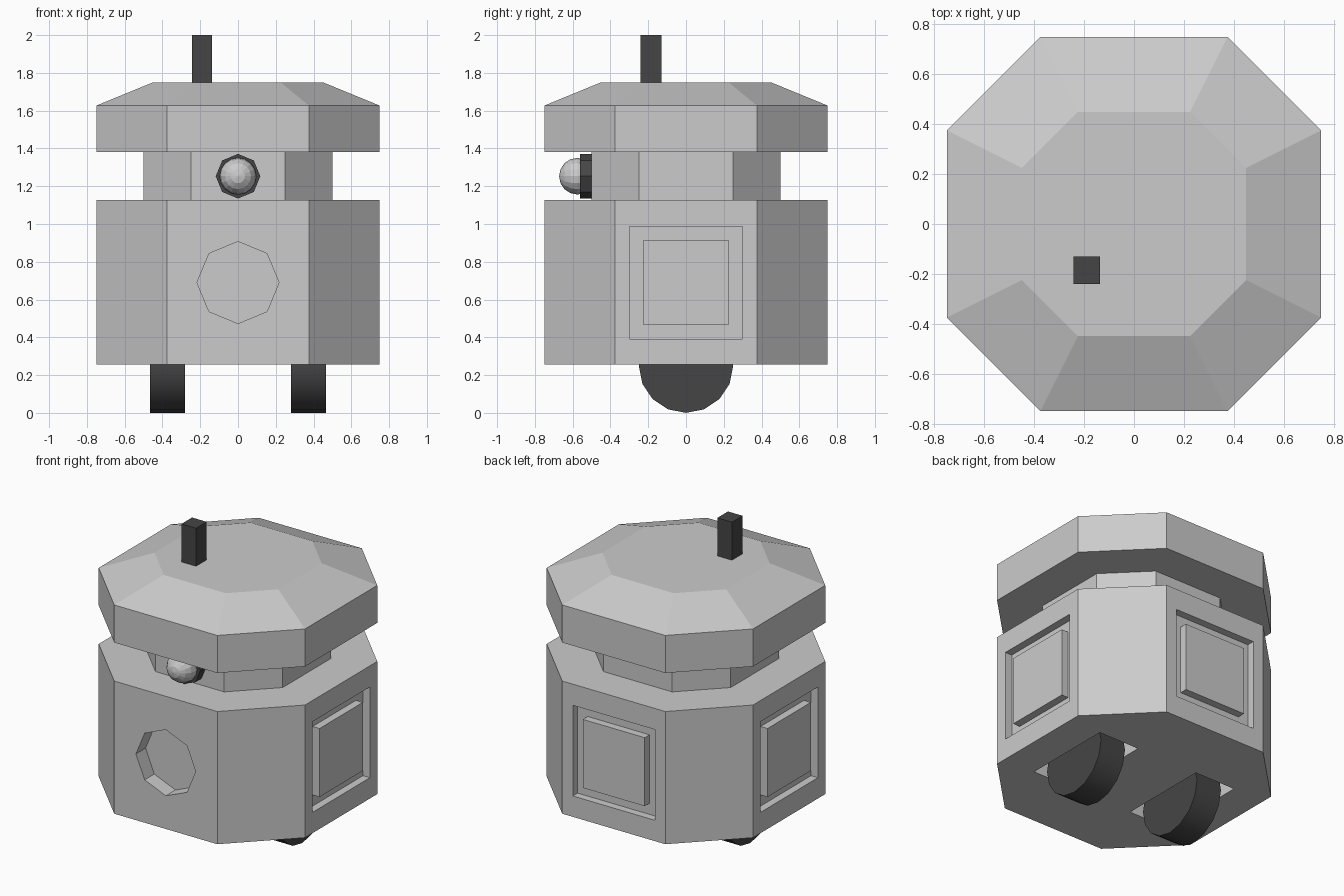
import bpy, bmesh
from math import pi, radians
from mathutils import Matrix

if "Cube" in bpy.data.objects:
    bpy.data.objects.remove(bpy.data.objects["Cube"])

dark = bpy.data.materials.new("dark")
dark.diffuse_color = (0.06, 0.06, 0.06, 1)
dark.use_nodes = True
dark.node_tree.nodes["Principled BSDF"].inputs["Base Color"].default_value = dark.diffuse_color


def make(name, bm, mat=None):
    bmesh.ops.recalc_face_normals(bm, faces=bm.faces[:])
    me = bpy.data.meshes.new(name)
    bm.to_mesh(me)
    bm.free()
    ob = bpy.data.objects.new(name, me)
    bpy.context.collection.objects.link(ob)
    if mat:
        me.materials.append(mat)
    return ob


def octagon_loft(name, rings):
    """Stack of eight-sided rings given as (half width, z)."""
    bm = bmesh.new()
    loops = []
    for h, z in rings:
        k = h / 2
        pts = [(h, -k), (h, k), (k, h), (-k, h), (-h, k), (-h, -k), (-k, -h), (k, -h)]
        loops.append([bm.verts.new((x, y, z)) for x, y in pts])
    for a, b in zip(loops, loops[1:]):
        for i in range(8):
            j = (i + 1) % 8
            bm.faces.new((a[i], a[j], b[j], b[i]))
    bm.faces.new(loops[0][::-1])
    bm.faces.new(loops[-1])
    return make(name, bm)


def box(name, lo, hi, turn=0, mat=None):
    """Box between two corners, then turned about the z axis."""
    size = [b - a for a, b in zip(lo, hi)]
    mid = [(a + b) / 2 for a, b in zip(lo, hi)]
    bm = bmesh.new()
    bmesh.ops.create_cube(bm, size=1, matrix=Matrix.Rotation(turn, 4, 'Z')
                          @ Matrix.Translation(mid) @ Matrix.Diagonal((*size, 1)))
    return make(name, bm, mat)


def cylinder(name, sides, radius, depth, centre, axis, mat=None):
    bm = bmesh.new()
    bmesh.ops.create_cone(bm, cap_ends=True, segments=sides, radius1=radius,
                          radius2=radius, depth=depth,
                          matrix=Matrix.Translation(centre) @ Matrix.Rotation(pi / 2, 4, axis))
    return make(name, bm, mat)


def cut(target, cutter):
    cutter.hide_render = True
    bpy.context.view_layer.objects.active = target
    mod = target.modifiers.new("cut", 'BOOLEAN')
    mod.operation = 'DIFFERENCE'
    mod.solver = 'EXACT'
    mod.object = cutter
    bpy.ops.object.modifier_apply(modifier=mod.name)
    bpy.data.objects.remove(cutter)


# Body, neck and lid
body = octagon_loft("body", [(0.75, 0.255), (0.75, 1.127)])
octagon_loft("neck", [(0.5, 1.127), (0.5, 1.38)])
octagon_loft("lid", [(0.75, 1.38), (0.75, 1.627), (0.45, 1.75)])

# Round port in the front
cut(body, cylinder("port_cutter", 8, 0.217, 0.4, (0, -0.85, 0.69), 'X'))

# Framed panels on the right, back and left
for name, turn in (("right", 0), ("back", pi / 2), ("left", pi)):
    cut(body, box("recess_cutter", (0.70, -0.298, 0.392), (0.9, 0.298, 0.988), turn))
    box(name + "_panel", (0.70, -0.225, 0.465), (0.75, 0.225, 0.915), turn)

# Wheels in their wells
for name, s in (("left", -1), ("right", 1)):
    x = s * 0.373
    cut(body, box("well_cutter", (x - 0.148, -0.305, 0.1), (x + 0.148, 0.305, 0.55)))
    wheel = cylinder(name + "_wheel", 16, 0.25, 0.186, (x, 0, 0.25), 'Y', dark)
    bpy.ops.object.select_all(action='DESELECT')
    wheel.select_set(True)
    bpy.context.view_layer.objects.active = wheel
    bpy.ops.object.shade_smooth_by_angle(angle=radians(30))

# Eye and its dark mount
cylinder("eye_mount", 8, 0.118, 0.06, (0, -0.53, 1.253), 'X', dark)
bm = bmesh.new()
bmesh.ops.create_uvsphere(bm, u_segments=16, v_segments=8, radius=0.097,
                          matrix=Matrix.Translation((0, -0.575, 1.253))
                          @ Matrix.Rotation(pi / 2, 4, 'X'))
make("eye", bm)

# Antenna
box("antenna", (-0.243, -0.24, 1.75), (-0.137, -0.13, 2.0), 0, dark)
